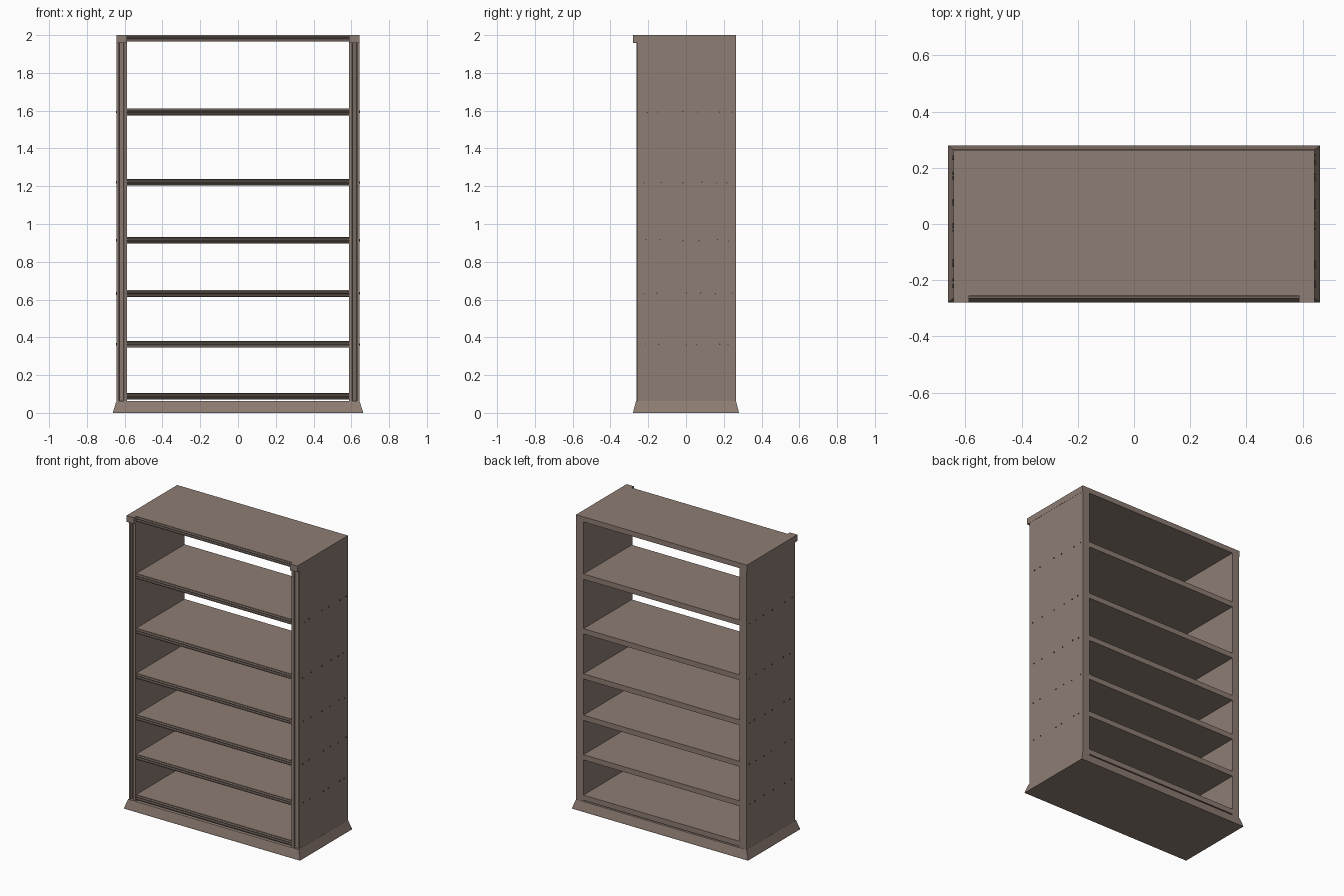
import bpy, bmesh, math, random
from mathutils import Matrix

if "Cube" in bpy.data.objects:
    bpy.data.objects.remove(bpy.data.objects["Cube"])

random.seed(4)


def material(name, rgb):
    m = bpy.data.materials.new(name)
    m.diffuse_color = (*rgb, 1)
    m.use_nodes = True
    m.node_tree.nodes["Principled BSDF"].inputs["Base Color"].default_value = m.diffuse_color
    return m


WOOD = material("brown_wood", (0.27, 0.205, 0.172))
IRON = material("dark_nail", (0.07, 0.055, 0.048))


def finish(name, bm, mat):
    bmesh.ops.recalc_face_normals(bm, faces=bm.faces)
    me = bpy.data.meshes.new(name)
    bm.to_mesh(me)
    bm.free()
    me.materials.append(mat)
    ob = bpy.data.objects.new(name, me)
    bpy.context.collection.objects.link(ob)
    return ob


def extrude(name, points, direction):
    """Close a 3D outline and sweep it along one direction."""
    bm = bmesh.new()
    face = bm.faces.new([bm.verts.new(p) for p in points])
    res = bmesh.ops.extrude_face_region(bm, geom=[face])
    verts = [v for v in res["geom"] if isinstance(v, bmesh.types.BMVert)]
    bmesh.ops.translate(bm, vec=direction, verts=verts)
    return finish(name, bm, WOOD)


def box(name, x0, x1, y0, y1, z0, z1):
    return extrude(name, [(x0, y0, z0), (x1, y0, z0), (x1, y1, z0), (x0, y1, z0)],
                   (0, 0, z1 - z0))


HALF, INNER = 0.642, 0.587      # outer and inner faces of the side panels
FRONT, BACK = -0.262, 0.264

# Flared plinth, closed top and bottom
bm = bmesh.new()
rings = []
for hx, hy0, hy1, z in ((0.663, -0.28, 0.28, 0), (0.661, -0.279, 0.279, 0.008),
                        (0.645, -0.266, 0.266, 0.058), (0.643, -0.264, 0.265, 0.062)):
    rings.append([bm.verts.new(p) for p in
                  ((-hx, hy0, z), (hx, hy0, z), (hx, hy1, z), (-hx, hy1, z))])
for a, b in zip(rings, rings[1:]):
    for i in range(4):
        j = (i + 1) % 4
        bm.faces.new((a[i], a[j], b[j], b[i]))
bm.faces.new(rings[0])
bm.faces.new(rings[-1])
finish("plinth", bm, WOOD)

# Side panels with a moulded front edge, and the blocks capping them
for s, side in ((-1, "left"), (1, "right")):
    outline = [(INNER, BACK), (INNER, FRONT), (0.604, FRONT), (0.607, -0.252),
               (0.628, -0.240), (0.631, -0.257), (HALF, -0.257), (HALF, BACK)]
    extrude(side + "_side_panel", [(s * x, y, 0.06) for x, y in outline], (0, 0, 1.898))
    x0, x1 = sorted((s * INNER, s * 0.643))
    box(side + "_top_block", x0, x1, -0.28, BACK, 1.957, 2.0)


# Shelves and top board share a grooved front edge
def grooved_board(name, z0, z1):
    h = z1 - z0
    profile = [(BACK, 0), (-0.254, 0), (-0.259, 0.14), (-0.259, 0.3), (-0.249, 0.36),
               (-0.249, 0.46), (-0.259, 0.54), (-0.259, 0.68), (-0.249, 0.76),
               (-0.249, 0.86), (-0.255, 0.9), (-0.255, 1), (BACK, 1)]
    extrude(name, [(-INNER, y, z0 + t * h) for y, t in profile], (2 * INNER, 0, 0))


SHELVES = (0.088, 0.363, 0.632, 0.914, 1.221, 1.593)
for i, z in enumerate(SHELVES):
    grooved_board(f"shelf_{i + 1}", z - 0.018, z + 0.018)
grooved_board("top_board", 1.965, 2.0)

# Small nail heads on the outer sides, level with the shelves
for s, side in ((-1, "left"), (1, "right")):
    bm = bmesh.new()
    for z in SHELVES[1:]:
        for y in (-0.21, -0.14, -0.01, 0.07, 0.17, 0.23):
            place = (Matrix.Translation((s * HALF, y + random.uniform(-0.015, 0.015),
                                         z + random.uniform(-0.004, 0.004)))
                     @ Matrix.Rotation(math.pi / 2, 4, "Y"))
            bmesh.ops.create_cone(bm, cap_ends=True, segments=6, radius1=0.004,
                                  radius2=0.004, depth=0.008, matrix=place)
    finish(side + "_nails", bm, IRON)
